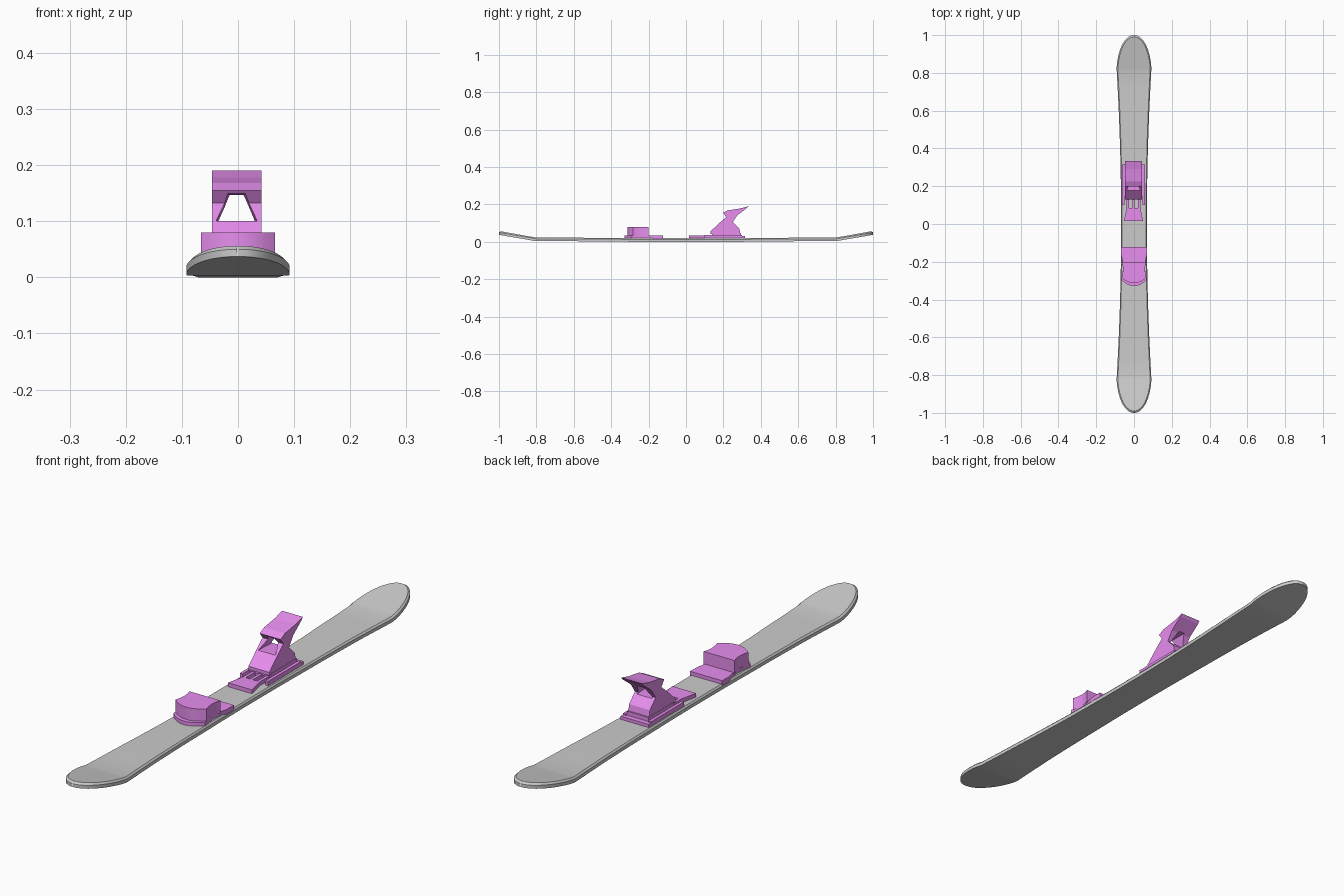
import bpy, bmesh, math

if "Cube" in bpy.data.objects:
    bpy.data.objects.remove(bpy.data.objects["Cube"])

pink = bpy.data.materials.new("pink_plastic")
pink.diffuse_color = (0.80, 0.27, 0.86, 1)
pink.use_nodes = True
pink.node_tree.nodes["Principled BSDF"].inputs["Base Color"].default_value = pink.diffuse_color


def make_object(name, bm, mat=None):
    bmesh.ops.recalc_face_normals(bm, faces=bm.faces)
    mesh = bpy.data.meshes.new(name)
    bm.to_mesh(mesh)
    bm.free()
    ob = bpy.data.objects.new(name, mesh)
    bpy.context.collection.objects.link(ob)
    if mat:
        mesh.materials.append(mat)
    return ob


def loft(name, rings, mat=None):
    """Join closed rings of points and cap both ends."""
    bm = bmesh.new()
    vs = [[bm.verts.new(p) for p in ring] for ring in rings]
    n = len(rings[0])
    for a, b in zip(vs, vs[1:]):
        for i in range(n):
            bm.faces.new((a[i], a[(i + 1) % n], b[(i + 1) % n], b[i]))
    bm.faces.new(vs[0][::-1])
    bm.faces.new(vs[-1])
    return make_object(name, bm, mat)


def plan_prism(name, outline, z0, z1, mat=pink):
    return loft(name, [[(x, y, z) for x, y in outline] for z in (z0, z1)], mat)


def side_prism(name, profile, x0, x1, mat=pink):
    return loft(name, [[(x, y, z) for y, z in profile] for x in (x0, x1)], mat)


def smooth(ob, angle):
    bpy.ops.object.select_all(action='DESELECT')
    ob.select_set(True)
    bpy.context.view_layer.objects.active = ob
    bpy.ops.object.shade_smooth_by_angle(angle=math.radians(angle))


def half_width(y):
    a = abs(y)
    if a <= 0.8:
        return 0.068 + 0.023 * (a / 0.8) ** 2
    return 0.091 * math.sqrt(max(0.0, 1 - ((a - 0.8) / 0.2) ** 2)) + 0.002


def lift(y):
    a = abs(y)
    return 0.003 * min(1, max(0, (a - 0.3) / 0.3)) + max(0, a - 0.8) * 0.17


# Ski: flat base, waisted sides, rounded upturned ends, bevelled top edge
half = [0.1 * i for i in range(1, 9)]
half += [0.8 + 0.2 * math.sin(math.radians(7.5 * i)) for i in range(1, 13)]
stations = [-y for y in reversed(half)] + [0] + half
sections = []
for y in stations:
    w, z = half_width(y), lift(y)
    yt = y if abs(y) < 0.8 else math.copysign(0.8 + (abs(y) - 0.8) * 0.95, y)
    wi = w * 0.93
    sections.append([(-w, y, z), (w, y, z), (w, y, z + 0.013),
                     (wi, yt, z + 0.019), (-wi, yt, z + 0.019), (-w, y, z + 0.013)])
smooth(loft("ski", sections), 25)


# Toe binding: waisted foot plate and a round-fronted block
def toe_outline(right_side, front_w, y_side, bulge):
    arc = [(front_w * math.cos(math.pi * i / 10), y_side - bulge * math.sin(math.pi * i / 10))
           for i in range(11)]
    # Shallow circular-like bow across the front
    arc = [(front_w * (1 - i / 5), y_side - bulge * (1 - (1 - i / 5) ** 2)) for i in range(11)]
    return right_side + arc + [(-x, y) for x, y in reversed(right_side)]


plate = toe_outline([(0.068, -0.122), (0.068, -0.165), (0.061, -0.195),
                     (0.058, -0.23), (0.061, -0.265)], 0.067, -0.295, 0.034)
smooth(plan_prism("toe_plate", plate, 0.015, 0.033), 30)
block = toe_outline([(0.066, -0.2), (0.060, -0.22), (0.058, -0.24), (0.061, -0.265)],
                    0.066, -0.284, 0.029)
smooth(plan_prism("toe_block", block, 0.03, 0.08), 30)

# Heel base: wide rear plate, stepped riser
CX = -0.0025


def box(name, half_x, y0, y1, z0, z1, x=CX):
    return side_prism(name, [(y0, z0), (y1, z0), (y1, z1), (y0, z1)], x - half_x, x + half_x)


box("heel_base_plate", 0.06, 0.145, 0.315, 0.015, 0.031)
box("heel_riser", 0.045, 0.14, 0.295, 0.03, 0.046)
for side in (-1, 1):
    box("heel_side_rail", 0.006, 0.10, 0.30, 0.015, 0.036, CX + side * 0.054)

# Heel front plate with prongs running back to the base
front = [(0.051, 0.015), (0.036, 0.085), (-0.036, 0.085), (-0.051, 0.015)]
plan_prism("heel_front_plate", [(x + CX, y) for x, y in front], 0.015, 0.034)
for x in (-0.030, 0, 0.030):
    box("heel_prong", 0.006, 0.08, 0.15, 0.015, 0.034, CX + x)

# Heel piece: leaning housing that ends in a flared lever
profile = [(0.13, 0.042), (0.13, 0.055), (0.178, 0.10), (0.215, 0.132), (0.198, 0.155),
           (0.225, 0.168), (0.29, 0.178), (0.333, 0.190), (0.325, 0.180),
           (0.275, 0.142), (0.250, 0.105), (0.285, 0.07), (0.29, 0.042)]
heel = side_prism("heel_piece", profile, CX - 0.044, CX + 0.044)


# Tapered window through the heel piece
def window(y, bottom, top, z1):
    return [(CX - bottom, y, 0.10), (CX + bottom, y, 0.10), (CX + top, y, z1), (CX - top, y, z1)]


cutter = loft("window_cutter", [window(0.12, 0.040, 0.018, 0.153), window(0.36, 0.026, 0.010, 0.143)])
cutter.hide_render = True
mod = heel.modifiers.new("window", 'BOOLEAN')
mod.object = cutter
mod.operation = 'DIFFERENCE'
mod.solver = 'EXACT'
bpy.context.view_layer.objects.active = heel
bpy.ops.object.modifier_apply(modifier=mod.name)
bpy.data.objects.remove(cutter)
